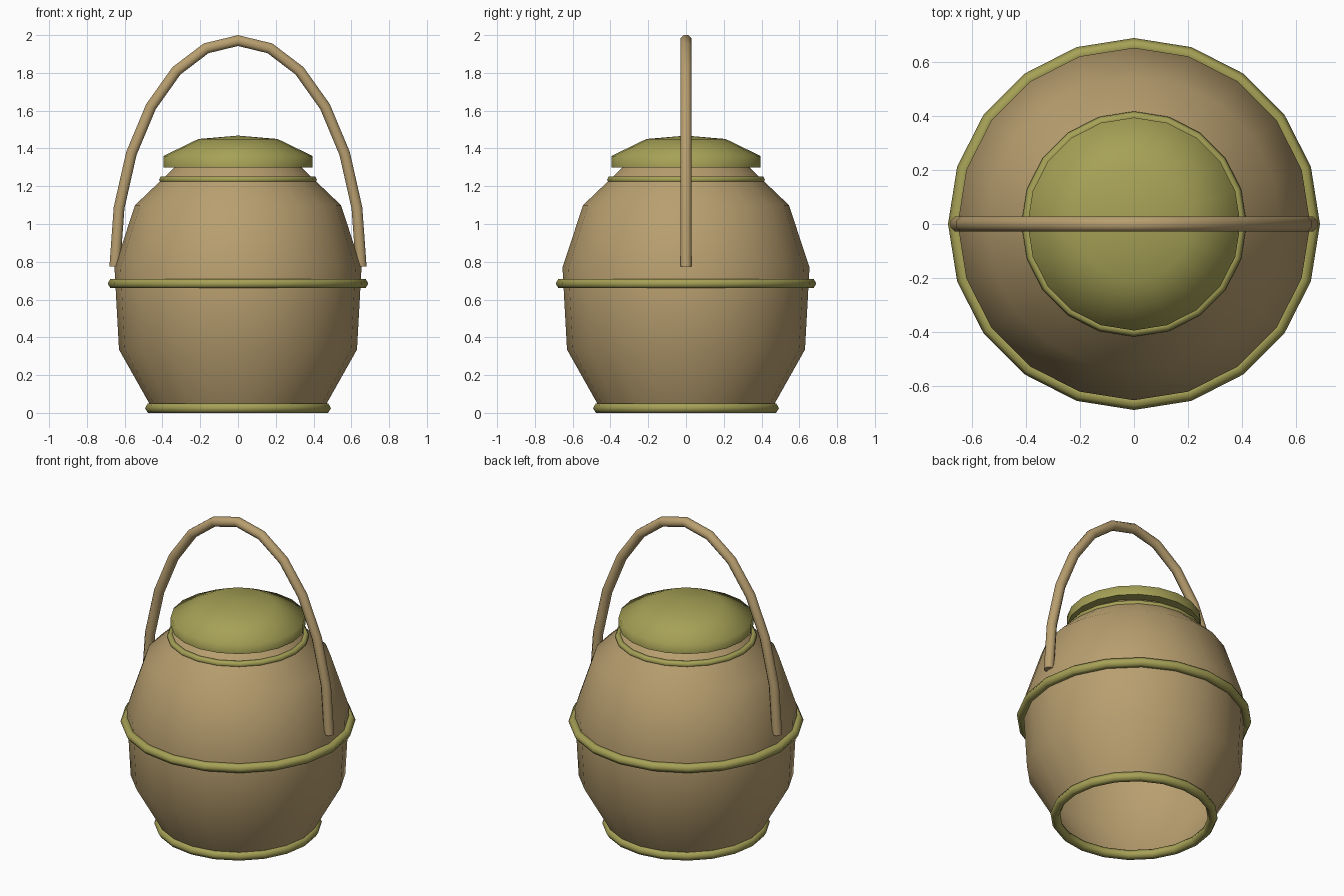
import bpy, bmesh, math
from mathutils import Vector

if "Cube" in bpy.data.objects:
    bpy.data.objects.remove(bpy.data.objects["Cube"])

SIDES = 20


def material(name, rgb):
    m = bpy.data.materials.new(name)
    m.diffuse_color = (*rgb, 1)
    m.use_nodes = True
    m.node_tree.nodes["Principled BSDF"].inputs["Base Color"].default_value = m.diffuse_color
    return m


clay = material("tan clay", (0.48, 0.345, 0.16))
olive = material("olive green", (0.38, 0.355, 0.093))


def loft(name, rings, mat, wrap=False, cap_start=False, cap_end=False):
    """Skin a series of closed point rings; a one-point ring becomes a tip."""
    bm = bmesh.new()
    vs = [[bm.verts.new(p) for p in r] for r in rings]
    pairs = list(zip(vs, vs[1:])) + ([(vs[-1], vs[0])] if wrap else [])
    for a, b in pairs:
        n = len(a)
        for i in range(n):
            j = (i + 1) % n
            if len(b) == 1:
                bm.faces.new((a[i], a[j], b[0]))
            else:
                bm.faces.new((a[i], a[j], b[j], b[i]))
    if cap_start:
        bm.faces.new(vs[0][::-1])
    if cap_end:
        bm.faces.new(vs[-1])
    bmesh.ops.recalc_face_normals(bm, faces=bm.faces)
    for f in bm.faces:
        f.smooth = True
    for e in bm.edges:
        if len(e.link_faces) == 2:
            e.smooth = e.calc_face_angle() < math.radians(75)
    me = bpy.data.meshes.new(name)
    bm.to_mesh(me)
    bm.free()
    me.materials.append(mat)
    ob = bpy.data.objects.new(name, me)
    bpy.context.collection.objects.link(ob)
    return ob


def circle(r, z, n=SIDES):
    if r == 0:
        return [(0, 0, z)]
    return [(r * math.cos(math.tau * i / n), r * math.sin(math.tau * i / n), z)
            for i in range(n)]


def hoop(name, radius, z, tube):
    """Hexagonal tube bent round the jar, with an edge pointing outward."""
    rings = [circle(radius + tube * math.cos(math.tau * k / 6),
                    z + tube * math.sin(math.tau * k / 6)) for k in range(6)]
    return loft(name, rings, olive, wrap=True)


# jar body, open underneath
body_profile = [(0.45, 0.015), (0.63, 0.335), (0.654, 0.77), (0.545, 1.10), (0.33, 1.305)]
loft("jar_body", [circle(r, z) for r, z in body_profile], clay)

# domed lid
lid_profile = [(0.395, 1.30), (0.395, 1.36), (0.21, 1.45), (0, 1.468)]
loft("lid", [circle(r, z) for r, z in lid_profile], olive, cap_start=True)

# trim hoops
hoop("base_hoop", 0.463, 0.0255, 0.029)
hoop("middle_hoop", 0.661, 0.685, 0.029)
hoop("neck_hoop", 0.398, 1.235, 0.02)

# arched carrying handle: half ellipse swept with an octagonal section
W, H, Z0, T = 0.652, 1.196, 0.775, 0.031
rings = []
for k in range(13):
    t = math.pi * k / 12
    centre = Vector((W * math.cos(t), 0, Z0 + H * math.sin(t)))
    tangent = Vector((-W * math.sin(t), 0, H * math.cos(t))).normalized()
    side = Vector((0, 1, 0))
    out = side.cross(tangent)
    rings.append([centre + T * (math.cos(a) * side + math.sin(a) * out)
                  for a in (math.tau * (i + 0.5) / 8 for i in range(8))])
loft("handle", rings, clay, cap_start=True, cap_end=True)
